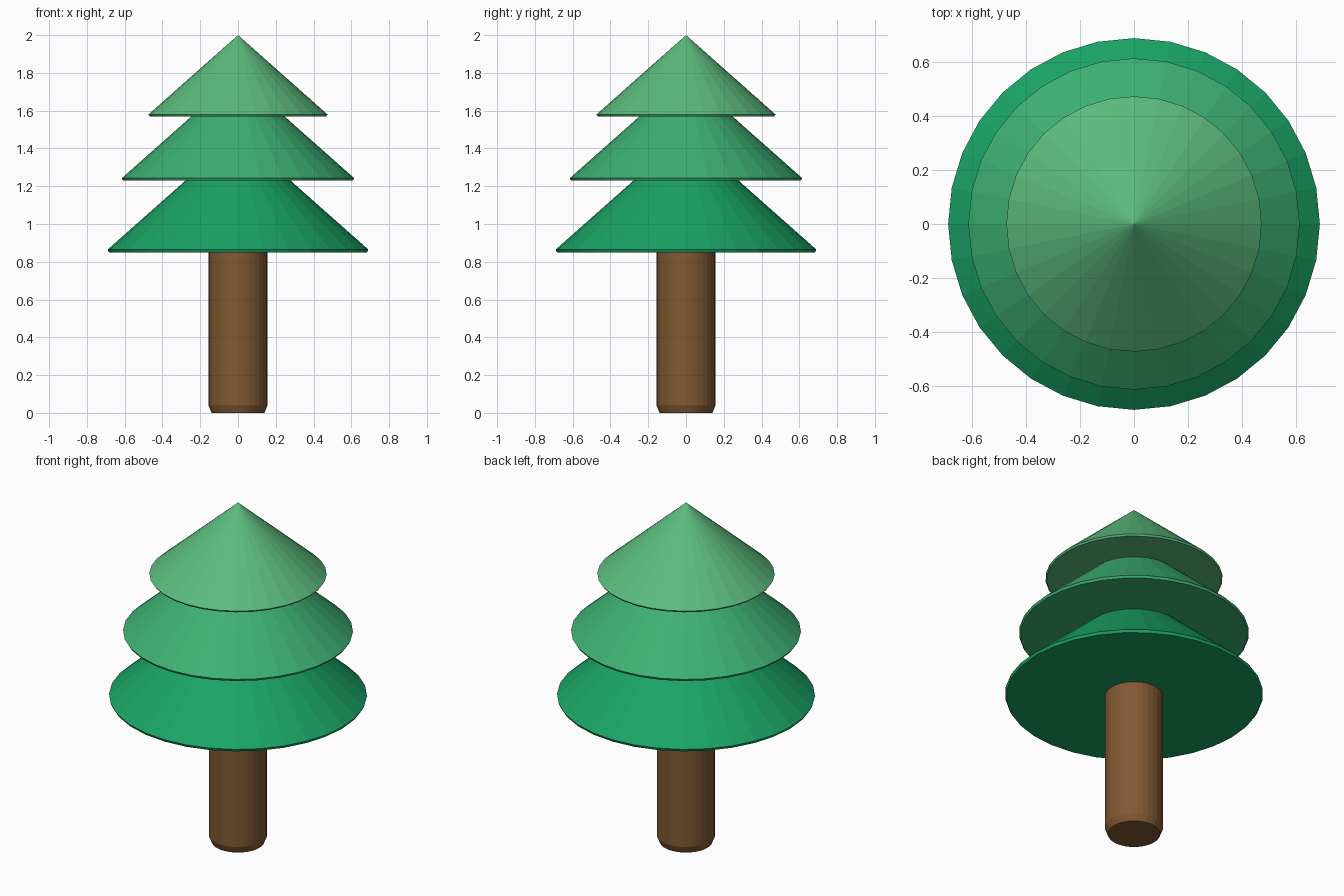
import bpy, bmesh
from math import cos, sin, tau

if "Cube" in bpy.data.objects:
    bpy.data.objects.remove(bpy.data.objects["Cube"])

SIDES = 32


def material(name, rgb):
    mat = bpy.data.materials.new(name)
    mat.diffuse_color = (*rgb, 1)
    mat.use_nodes = True
    mat.node_tree.nodes["Principled BSDF"].inputs["Base Color"].default_value = mat.diffuse_color
    return mat


def lathe(name, profile, mat):
    """Closed flat-faced solid turned around z from (radius, z) points, bottom to top."""
    bm = bmesh.new()
    rings = []
    for r, z in profile:
        n = SIDES if r > 0 else 1
        rings.append([bm.verts.new((r * cos(tau * i / SIDES), r * sin(tau * i / SIDES), z))
                      for i in range(n)])
    for low, high in zip(rings, rings[1:]):
        for i in range(SIDES):
            j = (i + 1) % SIDES
            top = [high[j], high[i]] if len(high) > 1 else [high[0]]
            bm.faces.new([low[i], low[j]] + top)
    bm.faces.new(rings[0][::-1])
    if len(rings[-1]) > 1:
        bm.faces.new(rings[-1])
    mesh = bpy.data.meshes.new(name)
    bm.to_mesh(mesh)
    bm.free()
    mesh.materials.append(mat)
    obj = bpy.data.objects.new(name, mesh)
    bpy.context.collection.objects.link(obj)
    return obj


# Trunk with a chamfered foot, running just into the lowest tier
lathe("trunk", [(0.14, 0), (0.156, 0.04), (0.156, 0.88)],
      material("bark", (0.22, 0.10, 0.032)))

# Foliage tiers: name, radius, underside z, rim z, tip z, colour
tiers = [
    ("lower_foliage", 0.69, 0.85, 0.865, 1.476, (0.01, 0.37, 0.13)),
    ("middle_foliage", 0.615, 1.23, 1.243, 1.788, (0.047, 0.44, 0.17)),
    ("upper_foliage", 0.474, 1.57, 1.58, 2.0, (0.107, 0.50, 0.205)),
]
for name, r, base, rim, tip, rgb in tiers:
    lathe(name, [(r - 0.007, base), (r, rim), (0, tip)], material(name, rgb))
